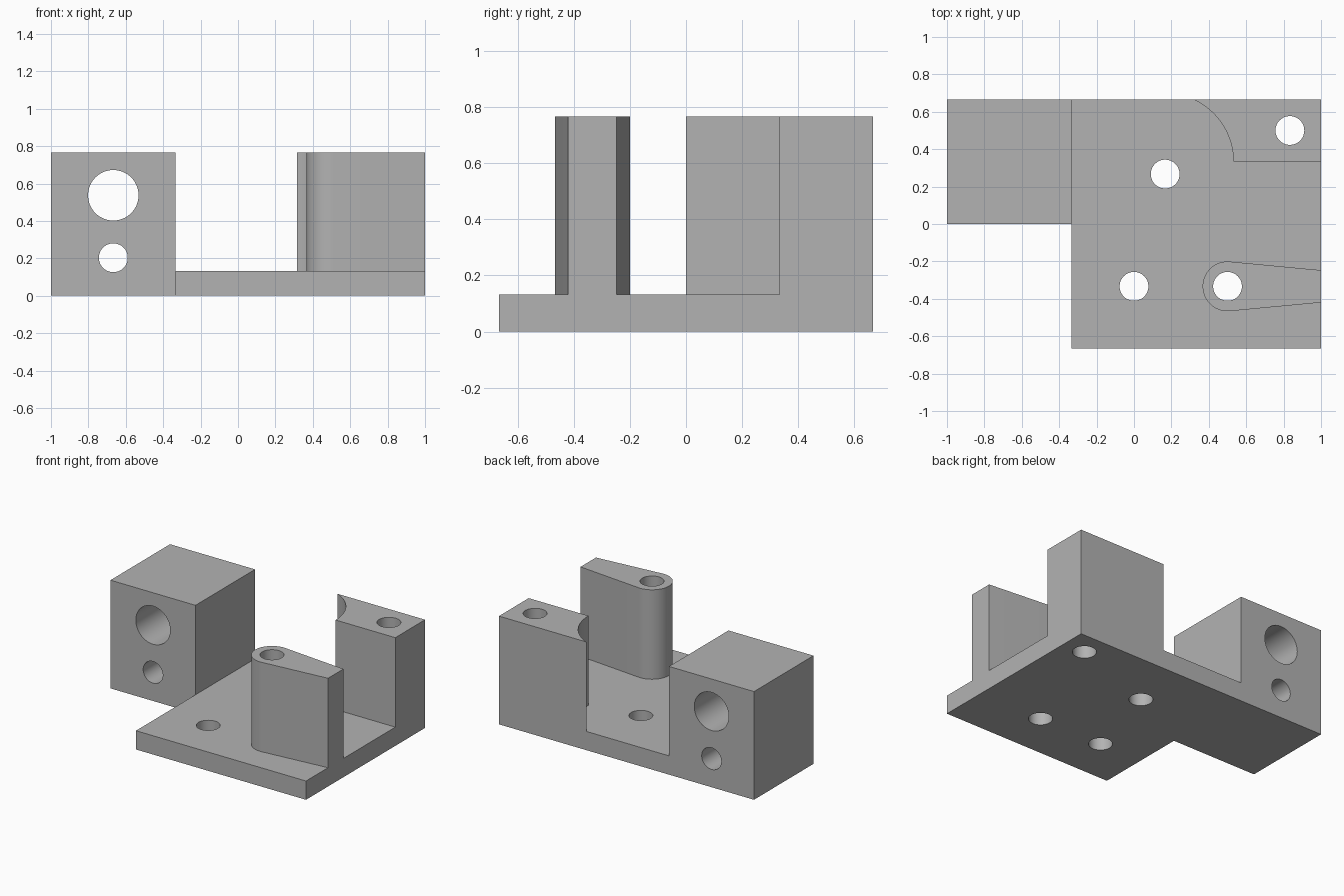
import bpy
import bmesh
import math

cube = bpy.data.objects.get("Cube")
if cube:
    bpy.data.objects.remove(cube, do_unlink=True)

T = 1 / 3            # layout module
PLATE = 0.133        # plate thickness
TOP = 0.767          # height of the uprights
HOLE = 0.077         # bolt hole radius

grey = bpy.data.materials.new("plain grey")
grey.use_nodes = True
colour = (0.45, 0.45, 0.45, 1)
grey.diffuse_color = colour
grey.node_tree.nodes["Principled BSDF"].inputs["Base Color"].default_value = colour


def arc(cx, cy, r, start, end, steps):
    """Points along an arc, angles in radians."""
    return [(cx + r * math.cos(start + (end - start) * i / steps),
             cy + r * math.sin(start + (end - start) * i / steps))
            for i in range(steps + 1)]


def prism(name, outline, z0, z1):
    """Extrude a flat outline upwards from z0 to z1."""
    bm = bmesh.new()
    face = bm.faces.new([bm.verts.new((x, y, z0)) for x, y in outline])
    new = bmesh.ops.extrude_face_region(bm, geom=[face])["geom"]
    verts = [v for v in new if isinstance(v, bmesh.types.BMVert)]
    bmesh.ops.translate(bm, verts=verts, vec=(0, 0, z1 - z0))
    bmesh.ops.recalc_face_normals(bm, faces=bm.faces)
    mesh = bpy.data.meshes.new(name)
    bm.to_mesh(mesh)
    bm.free()
    mesh.materials.append(grey)
    obj = bpy.data.objects.new(name, mesh)
    bpy.context.collection.objects.link(obj)
    return obj


def drill(name, x, y, r):
    """Round cutter standing along z."""
    obj = prism(name, arc(x, y, r, 0, math.tau, 64)[:-1], -1, 1)
    obj.hide_render = True
    return obj


def combine(target, other, operation):
    """Apply a boolean and discard the other object."""
    mod = target.modifiers.new(operation.lower(), "BOOLEAN")
    mod.operation = operation
    mod.solver = "EXACT"
    mod.object = other
    bpy.context.view_layer.objects.active = target
    bpy.ops.object.modifier_apply(modifier=mod.name)
    bpy.data.objects.remove(other, do_unlink=True)


# L-shaped base plate, running under the block as well
bracket = prism("bracket", [(-1, 0), (-T, 0), (-T, -2 * T), (1, -2 * T),
                            (1, 2 * T), (-1, 2 * T)], 0, PLATE)

# Square block at the right rear
block = prism("block", [(-1, 0), (-T, 0), (-T, 2 * T), (-1, 2 * T)], 0, TOP)

# Rear corner post with a concave inner side
cx, r = T / 2, 0.365
post = prism("corner_post", arc(cx, T, r, 0, math.asin(T / r), 24)
             + [(1, 2 * T), (1, T)], 0, TOP)

# Rounded rib whose flanks taper towards the left edge
lean = math.radians(5.4)
rr = 0.133
nose = arc(0.5, -T, rr, math.pi / 2 - lean, 1.5 * math.pi + lean, 40)
half = rr / math.cos(lean) - 0.5 * math.tan(lean)
rib = prism("tapered_rib", nose + [(1, -T - half), (1, -T + half)], 0, TOP)

for part in (block, post, rib):
    combine(bracket, part, "UNION")

# Vertical bolt holes
for x, y in ((0, -T), (0.5, -T), (T / 2, 0.267), (2.5 * T, 1.5 * T)):
    combine(bracket, drill("bolt_cutter", x, y, HOLE), "DIFFERENCE")

# Bore and bolt hole running front to back through the block
for z, radius in ((0.537, 0.135), (0.203, HOLE)):
    cutter = drill("bore_cutter", -2 * T, z, radius)
    cutter.rotation_euler.x = math.pi / 2
    bpy.context.view_layer.update()
    combine(bracket, cutter, "DIFFERENCE")

# Merge flush faces into single flats
bm = bmesh.new()
bm.from_mesh(bracket.data)
bmesh.ops.remove_doubles(bm, verts=bm.verts, dist=0.0001)
bmesh.ops.dissolve_limit(bm, angle_limit=math.radians(0.5),
                         verts=bm.verts, edges=bm.edges)
bm.to_mesh(bracket.data)
bm.free()

bpy.ops.object.select_all(action="DESELECT")
bracket.select_set(True)
bpy.context.view_layer.objects.active = bracket
bpy.ops.object.shade_smooth_by_angle(angle=math.radians(30))
